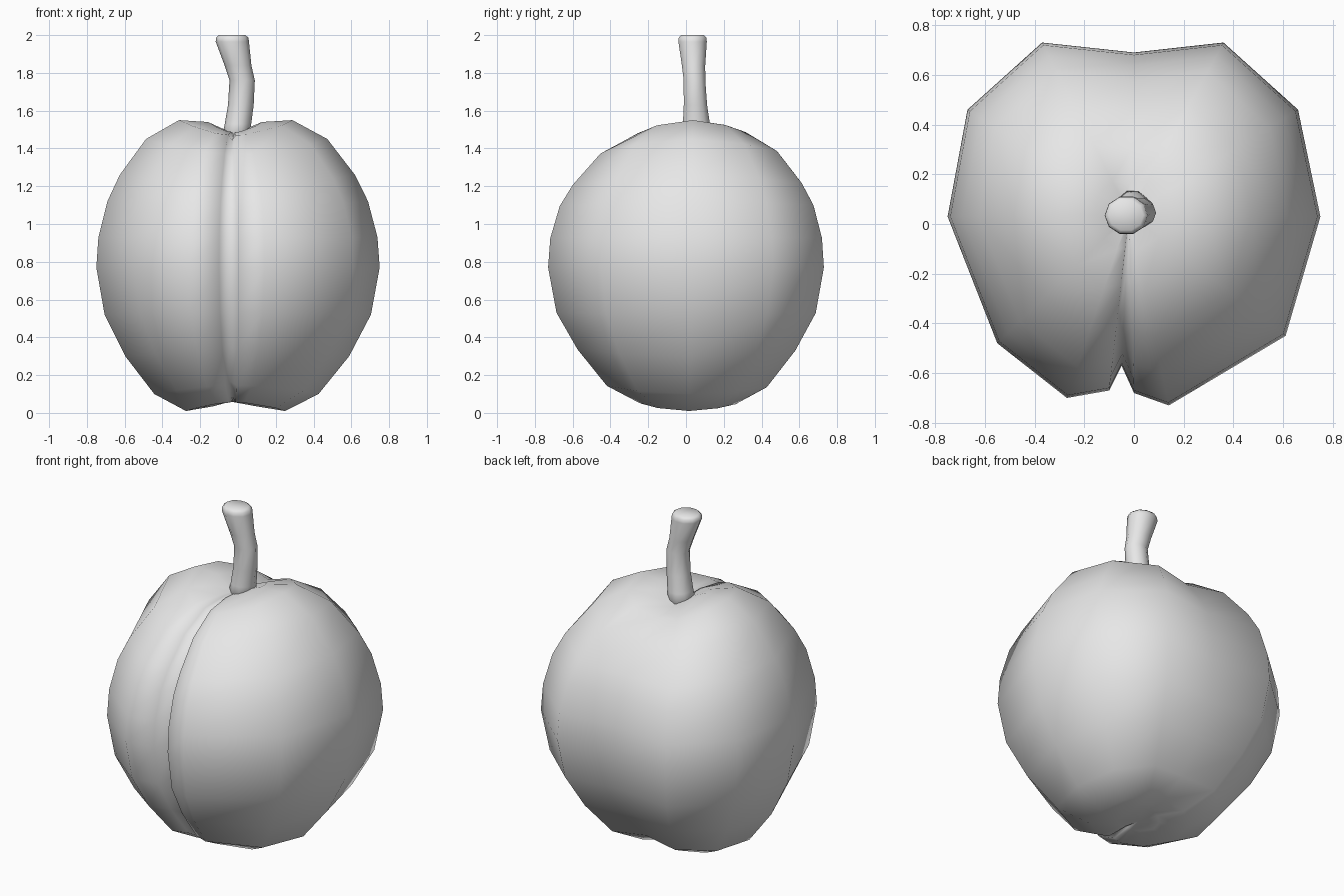
import bpy, bmesh
from math import sin, cos, pi
from mathutils import Vector

cube = bpy.data.objects.get("Cube")
if cube:
    bpy.data.objects.remove(cube)

mat = bpy.data.materials.new("plain_grey")
mat.use_nodes = True
mat.diffuse_color = (0.8, 0.8, 0.8, 1)
mat.node_tree.nodes["Principled BSDF"].inputs["Base Color"].default_value = (0.8, 0.8, 0.8, 1)


def loft(name, rings, bottom, top):
    """Skin a stack of closed rings, with a fan at each end."""
    bm = bmesh.new()
    loops = [[bm.verts.new(p) for p in ring] for ring in rings]
    n = len(loops[0])
    for a, b in zip(loops, loops[1:]):
        for i in range(n):
            j = (i + 1) % n
            bm.faces.new((a[i], a[j], b[j], b[i]))
    for loop, tip in ((loops[0], bottom), (loops[-1], top)):
        centre = bm.verts.new(tip)
        for i in range(n):
            bm.faces.new((loop[i], loop[(i + 1) % n], centre))
    bmesh.ops.recalc_face_normals(bm, faces=bm.faces)
    mesh = bpy.data.meshes.new(name)
    bm.to_mesh(mesh)
    bm.free()
    mesh.materials.append(mat)
    mesh.shade_smooth()
    obj = bpy.data.objects.new(name, mesh)
    bpy.context.collection.objects.link(obj)
    return obj


# Fruit: widest outline, with a deep front crease and a shallow back hollow
outline = [(0.75, 0.03), (0.66, 0.46), (0.36, 0.73), (0, 0.69), (-0.37, 0.73),
           (-0.67, 0.46), (-0.75, 0.03), (-0.55, -0.48), (-0.27, -0.70),
           (-0.10, -0.67), (-0.05, -0.57), (0, -0.68), (0.14, -0.73), (0.61, -0.45)]
crease, hollow = 10, 3
# Scale of the outline and height of each ring
profile = [(0.15, 0.035), (0.35, 0.01), (0.58, 0.10), (0.79, 0.30), (0.94, 0.52),
           (1, 0.77), (0.985, 0.93), (0.92, 1.12), (0.83, 1.26), (0.64, 1.45),
           (0.40, 1.55), (0.19, 1.54), (0.07, 1.50)]

rings = []
for s, z in profile:
    upper = z > 0.8
    shift = (1 - s) * Vector((-0.02, 0.04 if upper else 0.01))
    ring = []
    for i, p in enumerate(outline):
        v = Vector(p)
        toward_y = (v.y / v.length) ** 2
        sink = (0.08 if upper else 0.045) * toward_y * min(1, 3.5 * s) * min(1, 4 * (1 - s))
        if i in (crease, hollow):
            sink += (0.05 if i == crease else 0.03) * (1 - s) * min(1, 4 * s)
        q = v * s + shift
        ring.append((q.x, q.y, z - sink if upper else z + sink))
    rings.append(ring)
loft("fruit", rings, (-0.04, 0.01, 0.06), (-0.02, 0.04, 1.48))

# Stem: bent stalk with a rounded cut end; centre x, y, height, radii
stalk = [(-0.01, 0.055, 1.44, 0.08, 0.085), (0.0, 0.055, 1.53, 0.07, 0.075),
         (0.015, 0.05, 1.63, 0.068, 0.065), (0.022, 0.045, 1.76, 0.067, 0.06),
         (0.0, 0.04, 1.84, 0.071, 0.065), (-0.03, 0.035, 1.965, 0.088, 0.079),
         (-0.031, 0.035, 1.987, 0.086, 0.077), (-0.032, 0.035, 2.0, 0.07, 0.063)]
sides = 10
stem_rings = [[(x + rx * cos(2 * pi * i / sides), y + ry * sin(2 * pi * i / sides), z)
               for i in range(sides)] for x, y, z, rx, ry in stalk]
loft("stem", stem_rings, (-0.01, 0.055, 1.42), (-0.032, 0.035, 2.0))
